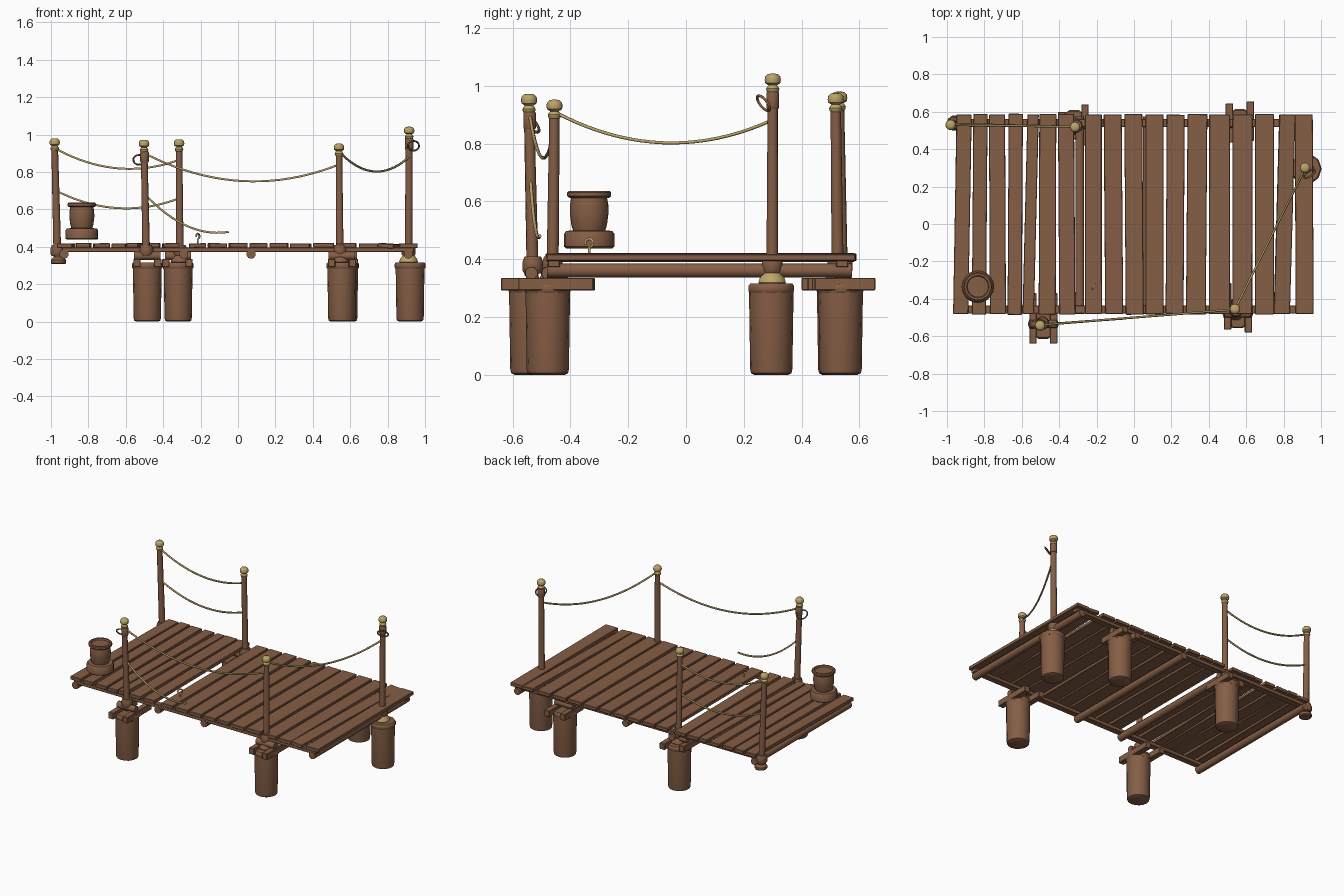
import bpy, bmesh, math, random
from mathutils import Vector, Matrix

random.seed(4)
cube = bpy.data.objects.get("Cube")
if cube:
    bpy.data.objects.remove(cube, do_unlink=True)


def material(name, rgb):
    m = bpy.data.materials.new(name)
    m.use_nodes = True
    m.diffuse_color = (*rgb, 1)
    bsdf = next(n for n in m.node_tree.nodes if n.type == 'BSDF_PRINCIPLED')
    bsdf.inputs["Base Color"].default_value = (*rgb, 1)
    return m


WOOD = material("brown wood", (0.235, 0.112, 0.06))
GOLD = material("pale gold rope", (0.5, 0.37, 0.14))


def finish(name, bm, mat, smooth=True):
    bmesh.ops.recalc_face_normals(bm, faces=bm.faces)
    me = bpy.data.meshes.new(name)
    bm.to_mesh(me)
    bm.free()
    ob = bpy.data.objects.new(name, me)
    bpy.context.collection.objects.link(ob)
    me.materials.append(mat)
    if smooth:
        bpy.ops.object.select_all(action='DESELECT')
        bpy.context.view_layer.objects.active = ob
        ob.select_set(True)
        bpy.ops.object.shade_smooth_by_angle(angle=math.radians(40))
    return ob


def lathe(name, profile, loc, mat, sides=16):
    """Turn a (radius, height) profile around z, closing both ends."""
    bm = bmesh.new()
    rings = [[bm.verts.new((r * math.cos(math.tau * i / sides), r * math.sin(math.tau * i / sides), z))
              for i in range(sides)] for r, z in profile]
    for a, b in zip(rings, rings[1:]):
        for i in range(sides):
            j = (i + 1) % sides
            bm.faces.new((a[i], a[j], b[j], b[i]))
    bm.faces.new(rings[0][::-1])
    bm.faces.new(rings[-1])
    ob = finish(name, bm, mat)
    ob.location = loc
    return ob


def log(name, a, b, r1, r2, sides=10):
    a, b = Vector(a), Vector(b)
    d = b - a
    m = Matrix.Translation((a + b) / 2) @ d.to_track_quat('Z', 'Y').to_matrix().to_4x4()
    bm = bmesh.new()
    bmesh.ops.create_cone(bm, cap_ends=True, segments=sides, radius1=r1, radius2=r2,
                          depth=d.length, matrix=m)
    return finish(name, bm, WOOD)


def board(name, centre, size, turn=0, roll=0):
    bm = bmesh.new()
    m = (Matrix.Translation(centre) @ Matrix.Rotation(math.radians(turn), 4, 'Z')
         @ Matrix.Rotation(math.radians(roll), 4, 'Y') @ Matrix.Diagonal((*size, 1)))
    bmesh.ops.create_cube(bm, size=1, matrix=m)
    bmesh.ops.bevel(bm, geom=bm.edges[:], offset=0.003, segments=1, affect='EDGES')
    return finish(name, bm, WOOD, smooth=False)


def cord(name, points, radius, mat, cyclic=False):
    cu = bpy.data.curves.new(name, 'CURVE')
    cu.dimensions = '3D'
    cu.bevel_depth = radius
    cu.bevel_resolution = 1
    cu.use_fill_caps = True
    sp = cu.splines.new('POLY')
    sp.points.add(len(points) - 1)
    for p, co in zip(sp.points, points):
        p.co = (*co, 1)
    sp.use_cyclic_u = cyclic
    sp.use_smooth = True
    cu.materials.append(mat)
    ob = bpy.data.objects.new(name, cu)
    bpy.context.collection.objects.link(ob)
    return ob


def hanging_rope(name, a, b, sag):
    a, b = Vector(a), Vector(b)
    pts = []
    for i in range(21):
        t = i / 20
        p = a.lerp(b, t)
        p.z -= 4 * sag * t * (1 - t)
        pts.append(p)
    return cord(name, pts, 0.006, GOLD)


# Deck planks, a few knocked askew
skew = {4: (-1.4, 0), 15: (0, 0), 16: (-1.6, 4), 0: (-1, 0)}
edges = [-.965, -.87, -.78, -.68, -.59, -.515, -.41, -.27, -.165, -.055,
         .055, .165, .275, .395, .52, .64, .755, .855, .965]
for i, (x0, x1) in enumerate(zip(edges, edges[1:])):
    gap = 0.014
    if i == 6:
        x1 -= 0.04
    turn, roll = skew.get(i, (random.uniform(-.5, .5), random.uniform(-1, 1)))
    board("deck_plank", ((x0 + x1) / 2, 0.052, 0.407 + random.uniform(-.002, .002)),
          (x1 - x0 - gap, 1.07 + random.uniform(-.006, .006), 0.024), turn, roll)

# Long rails and cross logs beneath the deck
for y in (-0.457, 0.54):
    board("long_rail", (0.0, y, 0.385), (1.88, 0.042, 0.025))
for x in (-0.93, -0.29, 0.07, 0.91):
    log("cross_log", (x, -0.48, 0.361), (x, 0.575, 0.361), 0.025, 0.024)

# Pilings with collars
pilings = [(-.485, -.535), (.555, -.478), (.92, .295), (-.32, .53), (.565, .535)]
for x, y in pilings:
    lathe("piling", [(.058, 0), (.070, .006), (.073, .02), (.077, .28), (.077, .305), (.066, .312)],
          (x, y, 0), WOOD, 16)
    lathe("piling_collar", [(.078, .283), (.083, .29), (.083, .308), (.076, .316)], (x, y, 0), WOOD, 10)

# Saddle boards lying across the pilings
for x, y, length in [(-.54, -.505, .27), (-.43, -.505, .27), (.5, -.44, .25), (.612, -.45, .26),
                     (-.385, .5, .2), (-.262, .53, .22), (.51, .54, .21), (.622, .55, .21)]:
    board("saddle_board", (x, y, 0.314), (0.04, length, 0.044))
for x, y in pilings[:2] + pilings[3:]:
    log("saddle_block", (x - .07, y, .352), (x + .07, y, .352), .024, .022)

# Railing posts: foot, shaft and turned finial; (base xy), (top xyz)
posts = [((-.965, .54), (-.98, .53, .98)), ((-.31, .525), (-.315, .518, .975)),
         ((-.49, -.53), (-.502, -.543, .972)), ((.545, -.462), (.54, -.455, .952)),
         ((.912, .298), (.915, .3, 1.042))]
finial = [(.014, -.068), (.021, -.062), (.023, -.052), (.018, -.044), (.015, -.04),
          (.026, -.033), (.028, -.022), (.026, -.01), (.018, -.002), (.008, 0)]
for (bx, by), (tx, ty, tz) in posts:
    log("railing_post", (bx, by, .33), (tx, ty, tz - .055), .021, .018)
    lathe("post_foot", [(.03, .35), (.037, .36), (.037, .39), (.03, .41)], (bx, by, 0), WOOD, 10)
    lathe("post_finial", finial, (tx, ty, tz), GOLD)
lathe("corner_post_base", [(.036, .308), (.041, .313), (.041, .33), (.026, .345), (.026, .36)],
      (-.96, .54, 0), WOOD, 10)
for x, y in [(.912, .298), (-.31, .525), (.545, -.465)]:
    lathe("post_seat", [(.045, .312), (.05, .32), (.045, .335), (.03, .355)], (x, y, 0),
          GOLD if x > .9 else WOOD, 10)

# Ropes slung between the posts
hanging_rope("back_upper_rope", (-.975, .53, .925), (-.315, .52, .865), .075)
hanging_rope("back_lower_rope", (-.972, .535, .70), (-.313, .52, .66), .073)
hanging_rope("front_rope", (-.5, -.54, .90), (.54, -.457, .84), .118)
hanging_rope("side_rope", (.54, -.455, .91), (.914, .295, .88), .092)
hanging_rope("loose_rope", (-.497, -.538, .68), (-.05, -.505, .48), .068)

# Spare loops tied at two posts
for x, y, z in [(.938, .268, .94), (-.53, -.53, .865)]:
    ring = [(x + .03 * math.cos(a), y + .022 * math.cos(a + .8), z + .026 * math.sin(a))
            for a in (math.tau * i / 16 for i in range(16))]
    cord("tie_loop", ring, .005, WOOD, True)
for x, y, z in [(.915, .3, .95), (-.5, -.541, .88)]:
    lathe("loop_band", [(.02, -.03), (.023, -.024), (.023, .024), (.02, .03)], (x, y, z), WOOD, 10)

# Bollard tub on the deck
lathe("tub", [(.08, .438), (.087, .444), (.087, .488), (.08, .498), (.056, .5), (.062, .52), (.067, .56),
              (.066, .59), (.062, .612), (.07, .613), (.076, .619), (.076, .631), (.071, .636),
              (.06, .636), (.056, .626)], (-.835, -.335, 0), WOOD, 20)

# Small deck hook
hook = [(-.215, -.335, .415), (-.215, -.335, .44)]
hook += [(-.215 + .009 * math.sin(a), -.335 + .014 * math.sin(a), .456 - .015 * math.cos(a))
         for a in (math.tau * i / 10 for i in range(9))]
cord("deck_hook", hook, .005, GOLD)
